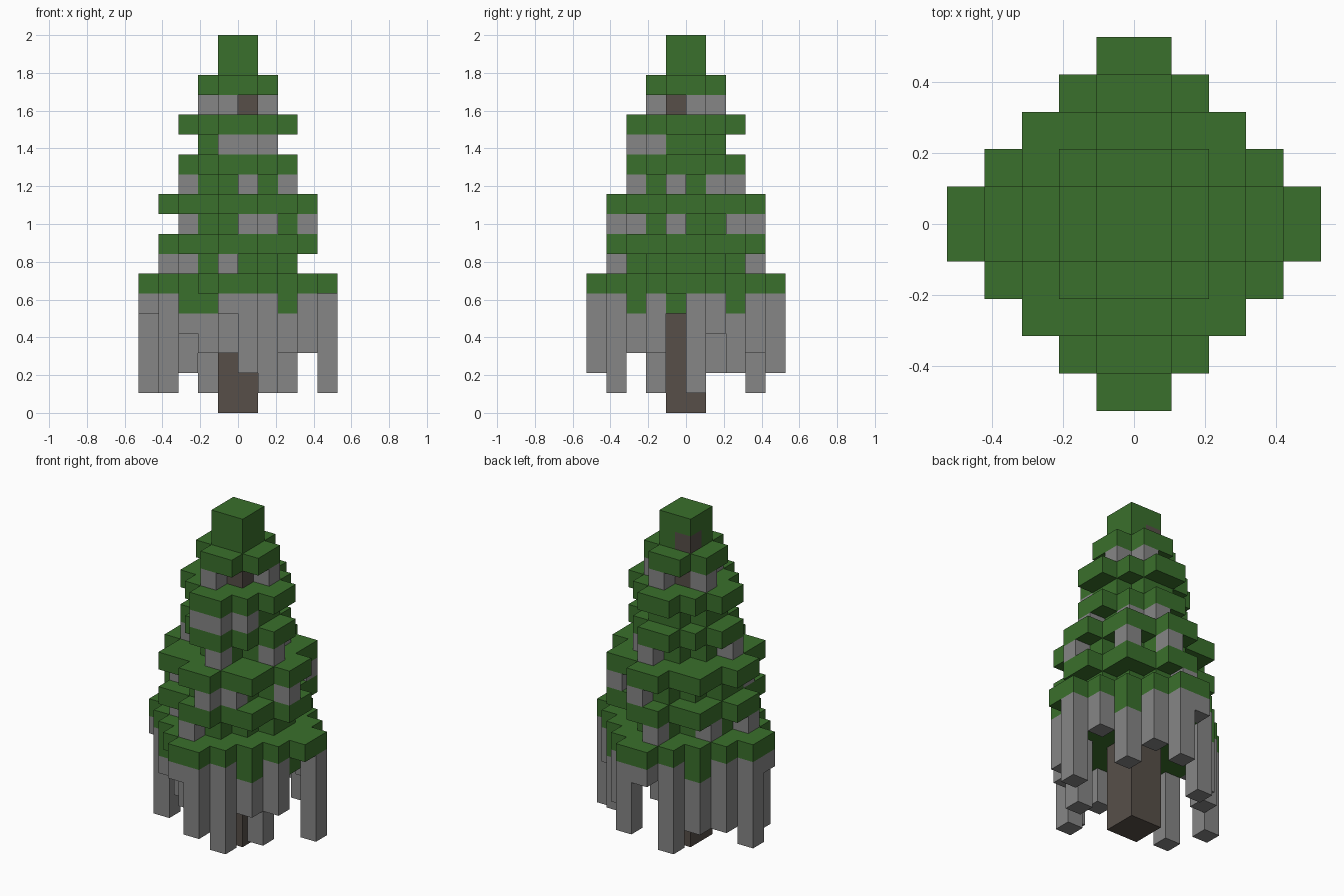
import bpy
import bmesh
from mathutils import Vector

cube = bpy.data.objects.get("Cube")
if cube:
    bpy.data.objects.remove(cube, do_unlink=True)

UNIT = 2 / 19  # edge of one block


def material(name, color):
    mat = bpy.data.materials.new(name)
    mat.use_nodes = True
    mat.diffuse_color = (*color, 1)
    bsdf = next(n for n in mat.node_tree.nodes if n.type == 'BSDF_PRINCIPLED')
    bsdf.inputs["Base Color"].default_value = (*color, 1)
    bsdf.inputs["Roughness"].default_value = 1
    return mat


leaf_green = material("leaf green", (.042, .162, .025))
vine_gray = material("vine gray", (.24, .24, .24))
bark_brown = material("bark brown", (.095, .078, .066))


def disc(rows, z):
    """Stepped disc: rows holds the half width of each row out from the middle."""
    return {(x, y, z)
            for row, half in enumerate(rows)
            for y in (row, -row - 1)
            for x in range(-half, half)}


def column(x, y, bottom, top):
    return {(x, y, z) for z in range(bottom, top)}


# Trunk: two by two blocks, with one corner a block taller
trunk = {(x, y, z) for x in (-1, 0) for y in (-1, 0) for z in range(17)}
trunk.add((-1, 0, 17))

# Leaf tiers, listed from the bottom of the canopy to the tip
TIP = (1,)
TINY = (2, 1)
SMALL = (3, 2, 1)
MEDIUM = (4, 3, 3, 1)
LARGE = (5, 4, 3, 2, 1)
BARE = ()
tiers = [MEDIUM, LARGE, SMALL, MEDIUM, SMALL, MEDIUM, TINY,
         SMALL, TINY, SMALL, BARE, TINY, TIP, TIP]
leaf_layers = [disc(rows, level) - trunk for level, rows in enumerate(tiers, 5)]
leaves = set().union(*leaf_layers)

# Short vines tucked between the tiers
short_vines = {
    7: [(-1, -4), (-4, -1), (-3, -2), (-3, 1), (-1, 3)],
    9: [(0, -4), (1, -3), (3, -1), (-3, -2), (2, 2), (0, 3)],
    11: [(0, -3), (2, -1), (1, 1), (0, 2), (-3, -1)],
    13: [(-1, -3), (0, -3), (1, -2)],
    15: [(-1, -2), (1, 0), (0, 1), (-2, 0)],
}
upper = {(x, y, z) for z, spots in short_vines.items() for x, y in spots}

# Long vines hanging below the canopy, grouped by the height of their ends
long_vines = {
    1: [(1, -4), (2, -2), (4, 0), (-4, -2), (-5, 0), (-2, 3)],
    2: [(0, -5), (0, 4), (-3, 2), (-4, 1), (2, 2)],
    3: [(-1, -4), (-2, -3), (2, -3), (3, -2), (1, 3)],
    4: [(-3, -3), (3, 1)],
    5: [(-1, -5), (-5, -1), (-1, 4)],
}
lower = set()
for bottom, spots in long_vines.items():
    for x, y in spots:
        lower |= column(x, y, bottom, 6)

upper -= leaves | trunk
lower -= leaves | trunk
occupied = trunk | leaves | upper | lower

DIRECTIONS = [Vector(d) * s for d in ((1, 0, 0), (0, 1, 0), (0, 0, 1))
              for s in (1, -1)]


def block_object(name, cells, mat):
    """Mesh of all exposed block sides, with flat areas merged."""
    bm = bmesh.new()
    for cell in sorted(cells):
        centre = Vector(cell) + Vector((.5, .5, .5))
        for d in DIRECTIONS:
            if tuple(int(c + s) for c, s in zip(cell, d)) in occupied:
                continue
            u = Vector((d.y, d.z, d.x)) / 2
            v = d.cross(u)
            mid = centre + d / 2
            corners = (mid - u - v, mid + u - v, mid + u + v, mid - u + v)
            bm.faces.new([bm.verts.new(c * UNIT) for c in corners])
    bmesh.ops.remove_doubles(bm, verts=bm.verts, dist=UNIT / 100)
    bmesh.ops.dissolve_limit(bm, angle_limit=.01, verts=bm.verts, edges=bm.edges)
    mesh = bpy.data.meshes.new(name)
    bm.to_mesh(mesh)
    bm.free()
    mesh.materials.append(mat)
    obj = bpy.data.objects.new(name, mesh)
    bpy.context.collection.objects.link(obj)


block_object("trunk", trunk, bark_brown)
for number, layer in enumerate(leaf_layers, 1):
    if layer:
        block_object(f"leaf_tier_{number}", layer, leaf_green)
block_object("short_vines", upper, vine_gray)
block_object("hanging_vines", lower, vine_gray)
